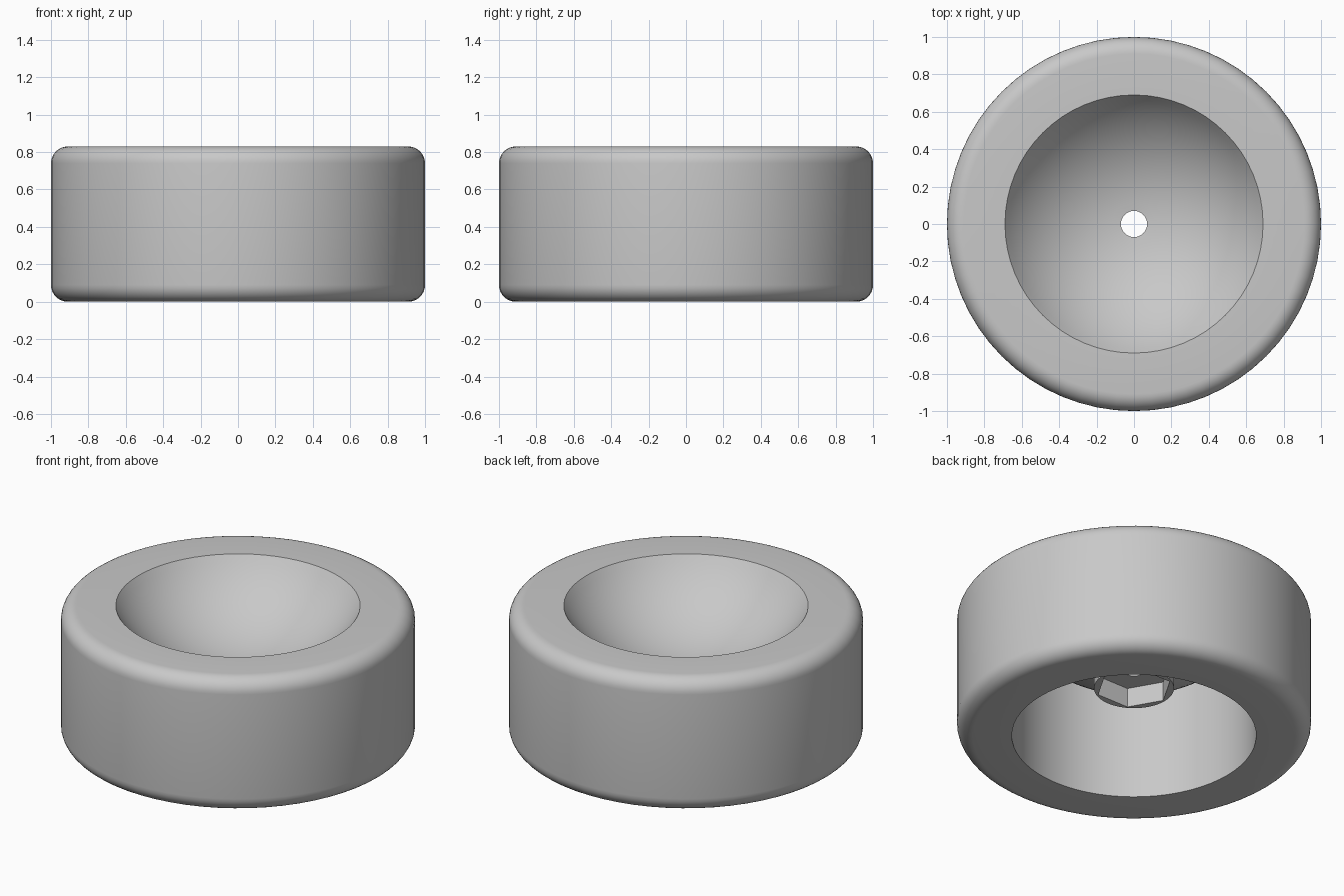
import bpy, bmesh
from math import sin, cos, asin, pi, sqrt, radians

cube = bpy.data.objects.get("Cube")
if cube:
    bpy.data.objects.remove(cube)

SEGMENTS = 64
HEIGHT, EDGE = 0.83, 0.09          # overall height and edge rounding
BORE, HOLE = 0.69, 0.07            # dish / bore radius and screw hole radius
BOSS, BOSS_Z = 0.226, 0.31         # screw boss radius and lower end
POCKET, POCKET_TOP = 0.215, 0.43   # hexagonal nut pocket
DISH, SHELL = 0.83, 0.06           # dish sphere radius and wall thickness
CENTRE = HEIGHT + sqrt(DISH**2 - BORE**2)

grey = bpy.data.materials.new("light_grey")
grey.use_nodes = True
grey.diffuse_color = (0.58, 0.58, 0.58, 1)
grey.node_tree.nodes["Principled BSDF"].inputs["Base Color"].default_value = (0.58, 0.58, 0.58, 1)


def arc(cx, cz, r, start, end, steps):
    """Points on an arc; the angle is measured from straight down."""
    angles = [start + (end - start) * i / steps for i in range(steps + 1)]
    return [(cx + r * sin(a), cz - r * cos(a)) for a in angles]


def lathe(name, profile):
    """Revolve a closed profile of (radius, z) points around z."""
    bm = bmesh.new()
    rings = []
    for i in range(SEGMENTS):
        a = 2 * pi * i / SEGMENTS
        rings.append([bm.verts.new((r * cos(a), r * sin(a), z)) for r, z in profile])
    n = len(profile)
    for i, ring in enumerate(rings):
        following = rings[(i + 1) % SEGMENTS]
        for j in range(n):
            k = (j + 1) % n
            bm.faces.new((ring[j], following[j], following[k], ring[k]))
    bmesh.ops.recalc_face_normals(bm, faces=bm.faces)
    mesh = bpy.data.meshes.new(name)
    bm.to_mesh(mesh)
    bm.free()
    mesh.materials.append(grey)
    obj = bpy.data.objects.new(name, mesh)
    bpy.context.collection.objects.link(obj)
    return obj


# Cup: rounded outer wall, bowl on top, open bore with a boss below
inner, outer = DISH, DISH + SHELL
profile = arc(0, CENTRE, inner, asin(HOLE / inner), asin(BORE / inner), 16)
profile += arc(1 - EDGE, HEIGHT - EDGE, EDGE, pi, pi / 2, 8)
profile += arc(1 - EDGE, EDGE, EDGE, pi / 2, 0, 8)
profile += [(BORE, 0)]
profile += arc(0, CENTRE, outer, asin(BORE / outer), asin(BOSS / outer), 12)
profile += [(BOSS, BOSS_Z), (HOLE, BOSS_Z)]
cup = lathe("cup_foot", profile)

# Nut pocket cut into the boss
depth = 0.4
bpy.ops.mesh.primitive_cylinder_add(vertices=6, radius=POCKET, depth=depth,
                                    location=(0, 0, POCKET_TOP - depth / 2),
                                    rotation=(0, 0, radians(30)))
cutter = bpy.context.object
cutter.name = "nut_pocket_cutter"
cutter.hide_render = True
cutter.data.materials.append(grey)

bpy.ops.object.select_all(action='DESELECT')
cup.select_set(True)
bpy.context.view_layer.objects.active = cup
cut = cup.modifiers.new("nut_pocket", 'BOOLEAN')
cut.operation = 'DIFFERENCE'
cut.solver = 'EXACT'
cut.object = cutter
bpy.ops.object.modifier_apply(modifier=cut.name)
bpy.data.objects.remove(cutter)

bpy.ops.object.shade_smooth_by_angle(angle=radians(30))
